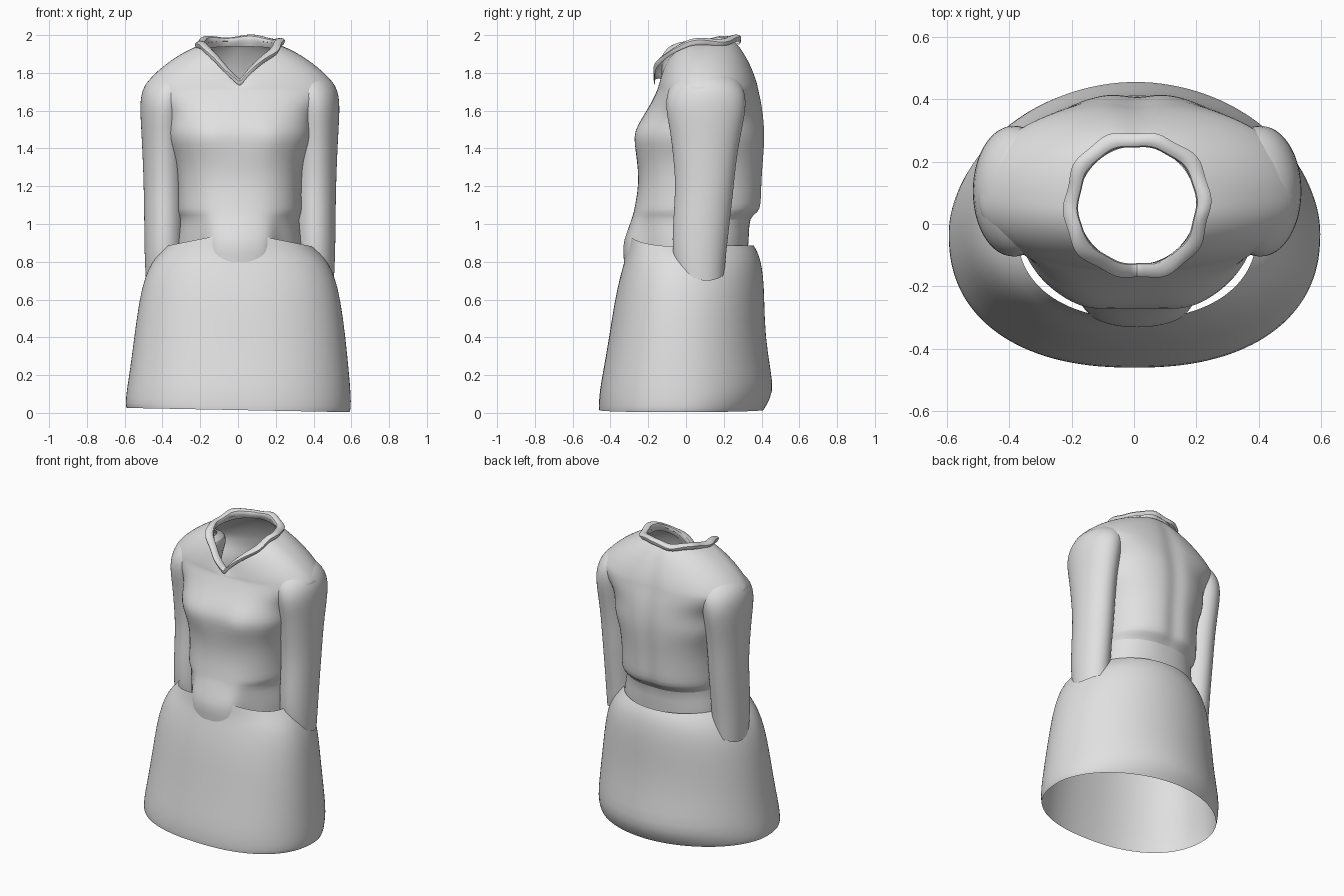
import bpy, bmesh, math
from math import sin, cos, pi, exp

if "Cube" in bpy.data.objects:
    bpy.data.objects.remove(bpy.data.objects["Cube"], do_unlink=True)

SEG = 64
CX = 0.01  # the garment leans slightly to its left

grey = bpy.data.materials.new("plain_grey_cloth")
grey.use_nodes = True
tone = (0.75, 0.75, 0.75, 1)
grey.diffuse_color = tone
grey.node_tree.nodes["Principled BSDF"].inputs["Base Color"].default_value = tone


def build(name, rings):
    """Skin a list of closed point rings into one smooth sheet."""
    bm = bmesh.new()
    rows = [[bm.verts.new(p) for p in ring] for ring in rings]
    for a, b in zip(rows, rows[1:]):
        for i in range(SEG):
            j = (i + 1) % SEG
            bm.faces.new((a[i], a[j], b[j], b[i]))
    mesh = bpy.data.meshes.new(name)
    bm.to_mesh(mesh)
    bm.free()
    obj = bpy.data.objects.new(name, mesh)
    bpy.context.collection.objects.link(obj)
    mesh.materials.append(grey)
    sub = obj.modifiers.new("soften", "SUBSURF")
    sub.levels = sub.render_levels = 1
    bpy.ops.object.select_all(action="DESELECT")
    obj.select_set(True)
    bpy.context.view_layer.objects.active = obj
    bpy.ops.object.shade_smooth_by_angle(angle=math.radians(50))


def oval(z, rx, front, back, cy, cx=CX, front_power=2.0, back_power=2.0):
    """Horizontal superellipse with its own front and back shape."""
    ring = []
    for i in range(SEG):
        t = 2 * pi * i / SEG
        c, s = cos(t), sin(t)
        power = back_power if s > 0 else front_power
        depth = back - cy if s > 0 else cy - front
        x = math.copysign(abs(c) ** (2 / power), c) * rx
        y = cy + math.copysign(abs(s) ** (2 / power), s) * depth
        ring.append((cx + x, y, z))
    return ring


# Skirt: open flared tube with a hem that tucks in at the back
skirt_rows = [
    (0.015, 0.59, -0.46, 0.41), (0.03, 0.598, -0.462, 0.42),
    (0.11, 0.594, -0.459, 0.465), (0.22, 0.58, -0.439, 0.45),
    (0.40, 0.56, -0.407, 0.42), (0.60, 0.533, -0.377, 0.415),
    (0.72, 0.503, -0.349, 0.41), (0.80, 0.465, -0.327, 0.397),
    (0.85, 0.42, -0.313, 0.38), (0.90, 0.383, -0.304, 0.36)]
skirt = []
for z, rx, front, back in skirt_rows:
    low = max(0, 1 - z / 0.3)
    ring = oval(z, rx, front, back, -0.03, CX * (1 - low), 2.3 - 0.1 * z, 1.92 + 0.2 * z)
    if z > 0.88:  # waist edge climbs toward the middle of the front
        ring = [(x, y, 0.96 - 0.2 * abs(x) if y < 0 else 0.885) for x, y, h in ring]
    skirt.append([(x, y, h - 0.02 * low * x) for x, y, h in ring])
build("skirt", skirt)


# Neckline: oval opening that dips to a V at the front
def neckline(out=0.0, lift=0.0, ripple=0.0):
    ring = []
    for i in range(SEG):
        t = 2 * pi * i / SEG
        r = 0.19 + out + ripple * sin(7 * t) * cos(3 * t + 1)
        x, y = r * cos(t), 0.06 + r * sin(t)
        if sin(t) < 0:
            z = 1.735 + 0.215 * abs(cos(t)) ** 0.9
        else:
            z = 1.95 + 0.02 * sin(t)
        ring.append((CX + x, y, z + lift + ripple * cos(5 * t)))
    return ring


# Torso: untucked waist, folded back hem, bust, shoulders drawn in to the neck
torso_rows = [
    (0.83, 0.34, -0.268, 0.325, 2.1), (0.89, 0.34, -0.27, 0.33, 2.1),
    (0.95, 0.33, -0.272, 0.334, 2.2), (1.035, 0.312, -0.275, 0.336, 2.3),
    (1.06, 0.33, -0.272, 0.39, 2.4), (1.10, 0.338, -0.268, 0.406, 2.4),
    (1.22, 0.338, -0.248, 0.406, 2.5), (1.34, 0.35, -0.26, 0.416, 2.5),
    (1.43, 0.382, -0.272, 0.422, 2.6), (1.49, 0.39, -0.27, 0.422, 2.6),
    (1.55, 0.39, -0.24, 0.418, 2.5), (1.61, 0.42, -0.202, 0.41, 2.4),
    (1.66, 0.48, -0.175, 0.40, 2.3), (1.71, 0.515, -0.152, 0.388, 2.2)]


def cloth(p):
    x, y, z = p
    x -= CX
    if y < 0:
        bust = exp(-((z - 1.46) / 0.09) ** 2)
        y -= 0.014 * bust * exp(-((abs(x) - 0.17) / 0.09) ** 2)
        # the middle of the hem hangs out over the skirt
        tab = 1 / (1 + (x / 0.185) ** 14)
        y -= 0.068 * tab * exp(-((z - 0.87) / 0.12) ** 2)
        z -= 0.03 * tab if z < 0.85 else 0
    elif y > 0.2 and z > 1.05:
        y -= 0.018 * exp(-(x / 0.05) ** 2)
    if 1.0 < z < 1.4:
        x *= 1 + 0.02 * sin(z * 55)
    return (x + CX, y, z)


torso = [[cloth(p) for p in oval(z, rx, f, b, 0.09, CX, power, 2.2)]
         for z, rx, f, b, power in torso_rows]
base, neck = torso[-1], neckline()
for k in range(1, 9):
    t = k / 8 * pi / 2
    keep, rise = max(0, cos(t)) ** 1.5, sin(t) ** 1.5
    torso.append([(n[0] + (b[0] - n[0]) * keep,
                   n[1] + (b[1] - n[1]) * keep,
                   b[2] + (n[2] - b[2]) * rise) for b, n in zip(base, neck)])
build("sweater_torso", torso)

# Collar: rippled band rolled outward over the neckline
build("collar", [neckline(0.012, -0.03), neckline(-0.002, 0.0, 0.004),
                 neckline(0.0, 0.022, 0.006), neckline(0.025, 0.03, 0.008),
                 neckline(0.056, 0.014, 0.012), neckline(0.04, -0.01, 0.008)])

# Sleeves: rounded top under the shoulder, straight arm, open slanted cuff
sleeve_rows = [
    (0.75, 0.40, 0.07, 0.098, 0.132), (0.84, 0.40, 0.07, 0.105, 0.142),
    (1.00, 0.40, 0.08, 0.106, 0.15), (1.20, 0.40, 0.10, 0.109, 0.153),
    (1.34, 0.402, 0.10, 0.112, 0.166), (1.48, 0.404, 0.105, 0.117, 0.186),
    (1.58, 0.402, 0.105, 0.125, 0.207), (1.65, 0.395, 0.105, 0.132, 0.212),
    (1.71, 0.378, 0.107, 0.139, 0.202), (1.76, 0.355, 0.108, 0.133, 0.172),
    (1.80, 0.33, 0.11, 0.108, 0.13), (1.825, 0.31, 0.11, 0.05, 0.06)]
for side, label in ((1, "left"), (-1, "right")):
    rings = []
    for z, cx, cy, rx, ry in sleeve_rows:
        ring = oval(z, rx, cy - ry, cy + ry, cy, CX + side * cx)
        if z < 0.8:
            ring = [(x, y, h - 0.05 + 3.4 * (y - 0.11) ** 2) for x, y, h in ring]
        rings.append(ring)
    build(label + "_sleeve", rings)
